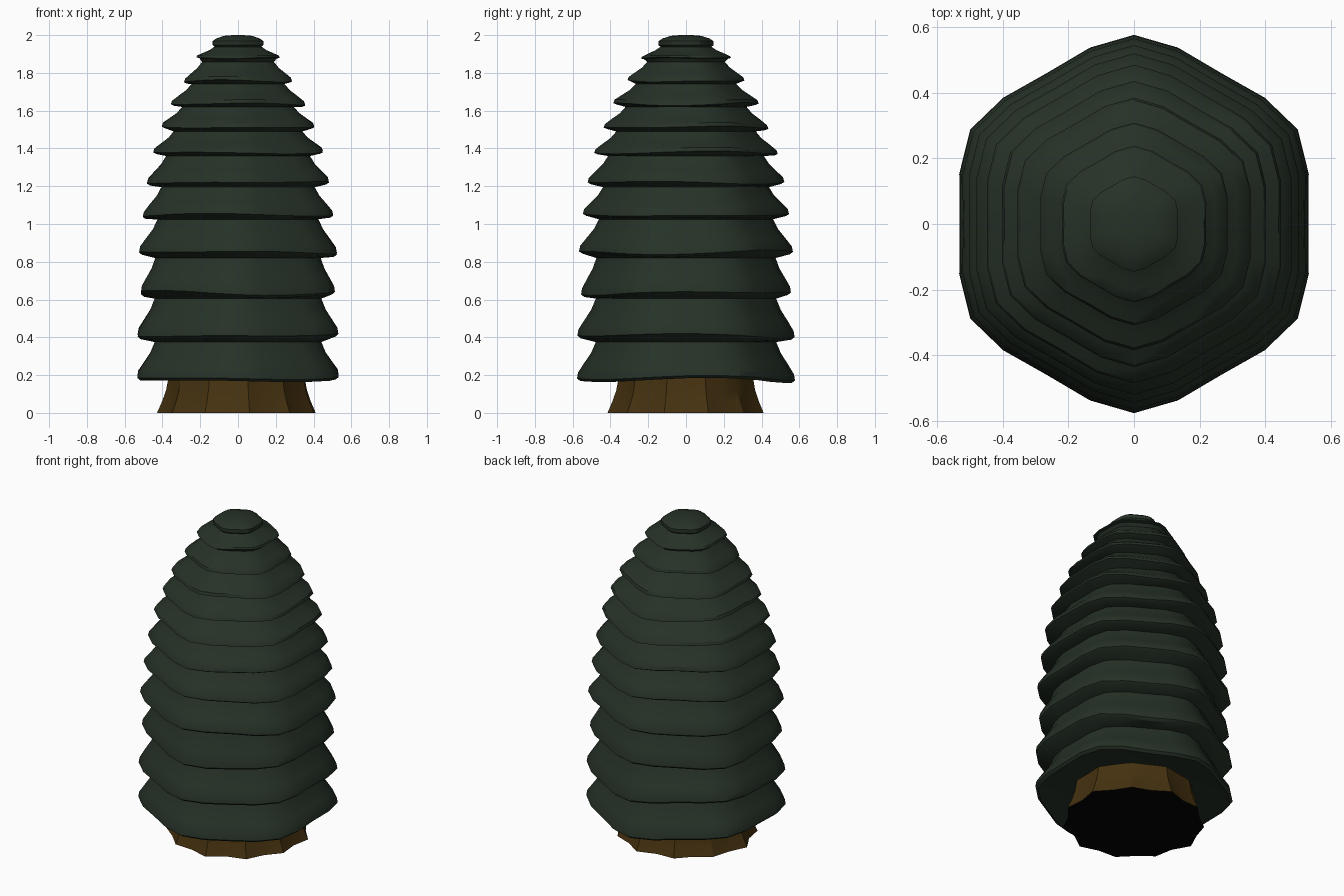
import bpy, bmesh, math, random

if "Cube" in bpy.data.objects:
    bpy.data.objects.remove(bpy.data.objects["Cube"])

random.seed(4)


def material(name, rgb):
    m = bpy.data.materials.new(name)
    m.diffuse_color = (*rgb, 1)
    m.use_nodes = True
    m.node_tree.nodes["Principled BSDF"].inputs["Base Color"].default_value = m.diffuse_color
    return m


green = material("dark pine green", (0.019, 0.031, 0.020))
brown = material("bark brown", (0.060, 0.031, 0.005))
black = material("black base", (0.001, 0.001, 0.001))


def loft(name, rings, mats):
    """Skin a stack of closed rings and cap both ends."""
    bm = bmesh.new()
    loops = [[bm.verts.new(p) for p in ring] for ring in rings]
    n = len(loops[0])
    for a, b in zip(loops, loops[1:]):
        for i in range(n):
            j = (i + 1) % n
            bm.faces.new((a[i], a[j], b[j], b[i]))
    bottom = bm.faces.new(loops[0][::-1])
    bm.faces.new(loops[-1])
    bottom.material_index = len(mats) - 1
    me = bpy.data.meshes.new(name)
    bm.to_mesh(me)
    bm.free()
    for m in mats:
        me.materials.append(m)
    ob = bpy.data.objects.new(name, me)
    bpy.context.collection.objects.link(ob)
    bpy.context.view_layer.objects.active = ob
    ob.select_set(True)
    bpy.ops.object.shade_smooth_by_angle(angle=math.radians(32))
    ob.select_set(False)
    return ob


# Rounded hexagon section: (angle, radius relative to the flat side)
section = []
for k in range(6):
    for off, ratio in ((0, 1.0), (16, 1.043), (30, 1.085), (44, 1.043)):
        section.append((math.radians(60 * k + off), ratio))


def hex_ring(r, z, wave, amp):
    ring = []
    for (a, q), w in zip(section, wave):
        ring.append((r * q * math.cos(a), r * q * math.sin(a), z + amp * w))
    return ring


# Foliage tiers: lip radius, lip height, waist radius, waist height above
tiers = [
    (0.532, 0.185, 0.440, 0.375), (0.530, 0.410, 0.440, 0.605),
    (0.512, 0.635, 0.437, 0.820), (0.522, 0.850, 0.425, 1.025),
    (0.503, 1.047, 0.405, 1.195), (0.480, 1.220, 0.380, 1.360),
    (0.448, 1.378, 0.340, 1.490), (0.402, 1.512, 0.295, 1.620),
    (0.355, 1.635, 0.245, 1.742), (0.285, 1.757, 0.190, 1.858),
    (0.220, 1.880, 0.125, 1.938),
]
flat = [0] * len(section)
rings = [hex_ring(0.33, 0.195, flat, 0)]
for r, z, wr, wz in tiers:
    h, d = wz - z, r - wr
    p1, p2 = random.uniform(0, 6.28), random.uniform(0, 6.28)
    wave = [0.6 * math.sin(2 * a + p1) + 0.5 * math.sin(3 * a + p2)
            for a, q in section]
    amp = 0.07 * h
    rings += [
        hex_ring(r - 0.016, z - 0.07 * h, wave, amp),
        hex_ring(r, z, wave, amp),
        hex_ring(r - 0.06 * d, z + 0.17 * h, wave, amp),
        hex_ring(r - 0.38 * d, z + 0.42 * h, wave, amp * 0.5),
        hex_ring(r - 0.75 * d, z + 0.70 * h, wave, amp * 0.2),
        hex_ring(wr, wz, flat, 0),
    ]
# Rounded crown
for r, z in ((0.134, 1.947), (0.134, 1.968), (0.115, 1.982), (0.075, 1.996), (0.03, 2.0)):
    rings.append(hex_ring(r, z, flat, 0))
loft("foliage", rings, [green])

# Flared trunk with lumpy root outline
lumps = [random.uniform(-0.012, 0.012) + (0.018 if i % 2 else -0.018) for i in range(22)]
trunk = []
for r, z, k in ((0.402, 0, 1), (0.378, 0.06, 0.9), (0.362, 0.12, 0.7), (0.352, 0.20, 0.5)):
    trunk.append([((r + k * g) * math.cos(math.tau * i / 22),
                   (r + k * g) * 0.98 * math.sin(math.tau * i / 22), z)
                  for i, g in enumerate(lumps)])
loft("trunk", trunk, [brown, black])
